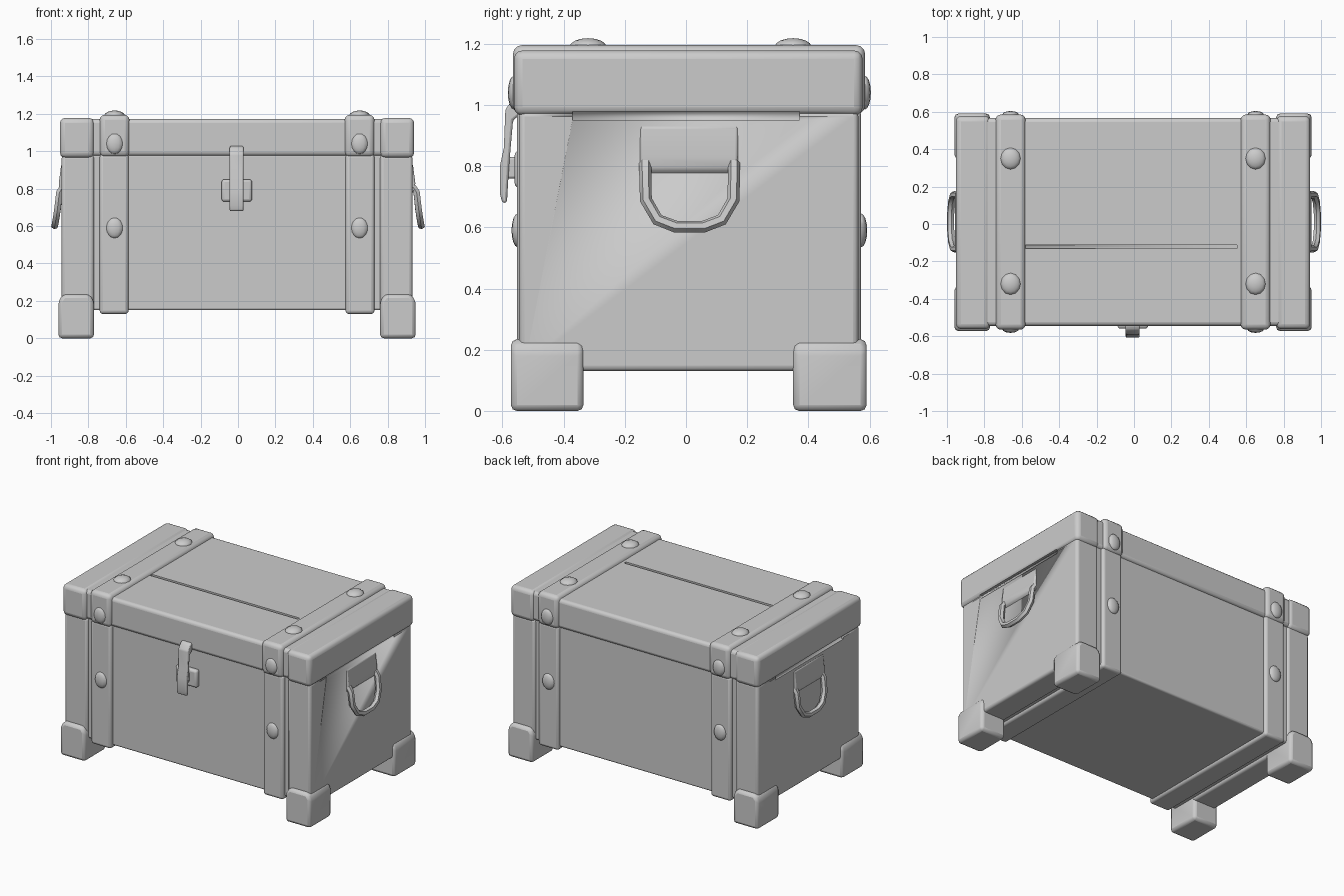
import bpy, bmesh, math
from mathutils import Vector

if "Cube" in bpy.data.objects:
    bpy.data.objects.remove(bpy.data.objects["Cube"])

CX = -0.005  # mirror plane between left and right halves


def finish(name, bm, bevel=0.0, segs=3):
    me = bpy.data.meshes.new(name)
    bmesh.ops.recalc_face_normals(bm, faces=bm.faces)
    bm.to_mesh(me)
    bm.free()
    ob = bpy.data.objects.new(name, me)
    bpy.context.collection.objects.link(ob)
    if bevel:
        m = ob.modifiers.new("round", 'BEVEL')
        m.width, m.segments = bevel, segs
    bpy.ops.object.select_all(action='DESELECT')
    ob.select_set(True)
    bpy.context.view_layer.objects.active = ob
    bpy.ops.object.shade_smooth()
    return ob


def box(name, x, y, z, bevel=0.02, taper=0.0):
    bm = bmesh.new()
    bmesh.ops.create_cube(bm, size=1)
    for v in bm.verts:
        v.co = Vector((r[0] + (c + 0.5) * (r[1] - r[0]) for c, r in zip(v.co, (x, y, z))))
    return finish(name, bm, bevel)


def prism(name, axis, profile, a, b, bevel):
    """Extrude a profile along x (profile is y,z) or along y (profile is x,z)."""
    bm = bmesh.new()
    put = (lambda p, t: (t, p[0], p[1])) if axis == 'x' else (lambda p, t: (p[0], t, p[1]))
    f = bm.faces.new([bm.verts.new(put(p, a)) for p in profile])
    ext = bmesh.ops.extrude_face_region(bm, geom=[f])['geom']
    off = put((0, 0), b - a)
    bmesh.ops.translate(bm, vec=off, verts=[v for v in ext if isinstance(v, bmesh.types.BMVert)])
    return finish(name, bm, bevel, 2)


def stud(name, loc, scale):
    bm = bmesh.new()
    bmesh.ops.create_uvsphere(bm, u_segments=12, v_segments=8, radius=1)
    for v in bm.verts:
        v.co = Vector(loc) + v.co * Vector((1, 1, 1)).length / math.sqrt(3)
        v.co = Vector((l + (c - l) * s for c, l, s in zip(v.co, loc, scale)))
    return finish(name, bm)


def cut(target, cutter):
    cutter.hide_render = True
    cutter.hide_set(True)
    m = target.modifiers.new("groove", 'BOOLEAN')
    m.operation, m.object = 'DIFFERENCE', cutter


def mx(s, a, b):
    return tuple(sorted((CX + s * a, CX + s * b)))


# Main body panels and lid boards
box("body", mx(1, -0.92, 0.92), (-0.528, 0.55), (0.15, 0.985), 0.012)
lid = box("lid", mx(1, -0.92, 0.92), (-0.545, 0.567), (0.975, 1.173), 0.022)
cut(lid, box("lid_groove_cutter", (-0.58, 0.55), (-0.132, -0.112), (1.155, 1.25), 0))

for s, side in ((-1, "left"), (1, "right")):
    # End sections with a slot under the lid
    be = box("body_end_" + side, mx(s, 0.765, 0.938), (-0.545, 0.563), (0.13, 0.98), 0.018)
    le = box("lid_end_" + side, mx(s, 0.765, 0.947), (-0.562, 0.577), (0.965, 1.178), 0.028)
    slot = box("slot_cutter_" + side, mx(s, 0.922, 1.1), (-0.37, 0.37), (0.95, 0.978), 0)
    cut(be, slot)
    cut(le, slot)

    # Straps around body and lid
    box("body_strap_" + side, mx(s, 0.58, 0.735), (-0.552, 0.572), (0.13, 0.985), 0.018)
    box("lid_strap_" + side, mx(s, 0.575, 0.735), (-0.565, 0.585), (0.97, 1.195), 0.028)

    # Strap studs
    sx = CX + s * 0.655
    for y in (-0.32, 0.35):
        stud("top_stud", (sx, y, 1.19), (0.055, 0.06, 0.028))
    for z, p in ((1.04, 0.012), (0.59, 0)):
        stud("front_stud", (sx, -0.55 - p, z), (0.045, 0.02, 0.055))
        stud("back_stud", (sx, 0.572 + p, z), (0.045, 0.02, 0.055))

    # Feet: block with sloped shoulder
    for n, y in (("front", (-0.572, -0.335)), ("back", (0.35, 0.59))):
        prism("foot_%s_%s" % (n, side), 'y',
              [(CX + s * x, z) for x, z in
               ((0.765, 0), (0.955, 0), (0.955, 0.2), (0.93, 0.235), (0.79, 0.235), (0.765, 0.2))],
              y[0], y[1], 0.02)

    # Handle mount and bail handle
    prism("handle_mount_" + side, 'y',
          [(s * x + CX, z) for x, z in
           ((0.92, 0.94), (0.94, 0.93), (0.953, 0.83), (0.95, 0.79), (0.92, 0.76))],
          -0.15, 0.17, 0.008)
    cu = bpy.data.curves.new("handle_" + side, 'CURVE')
    cu.dimensions = '3D'
    cu.bevel_depth, cu.bevel_resolution, cu.use_fill_caps = 0.02, 1, True
    pts = [(0.935, 0.145, 0.81), (0.955, 0.145, 0.78), (0.965, 0.143, 0.69),
           (0.975, 0.105, 0.625), (0.98, 0.045, 0.602)]
    path = [(x, 0.012 - y, z) for x, y, z in pts] + [(x, 0.012 + y, z) for x, y, z in pts[::-1]]
    sp = cu.splines.new('POLY')
    sp.points.add(len(path) - 1)
    for p, (x, y, z) in zip(sp.points, path):
        p.co = (s * x, y, z, 1)
    ob = bpy.data.objects.new("handle_" + side, cu)
    bpy.context.collection.objects.link(ob)
    bpy.ops.object.select_all(action='DESELECT')
    ob.select_set(True)
    bpy.context.view_layer.objects.active = ob
    bpy.ops.object.convert(target='MESH')
    bpy.ops.object.shade_smooth()

# Latch tongue and catch plate
prism("latch", 'x',
      [(-0.54, 1.03), (-0.565, 1.02), (-0.59, 0.985), (-0.595, 0.86), (-0.608, 0.8), (-0.608, 0.71),
       (-0.6, 0.68), (-0.585, 0.68), (-0.578, 0.8), (-0.565, 0.95), (-0.54, 0.97)],
      -0.045, 0.03, 0.01)
box("catch_plate", (-0.088, 0.075), (-0.56, -0.52), (0.73, 0.85), 0.015)
box("catch_post", (-0.035, 0.02), (-0.59, -0.55), (0.76, 0.83), 0.008)

# Keep crisp edges where faces meet at strong angles
for ob in bpy.data.objects:
    if ob.type == 'MESH' and not ob.hide_render:
        bpy.ops.object.select_all(action='DESELECT')
        ob.select_set(True)
        bpy.context.view_layer.objects.active = ob
        bpy.ops.object.shade_smooth_by_angle(angle=math.radians(50))
